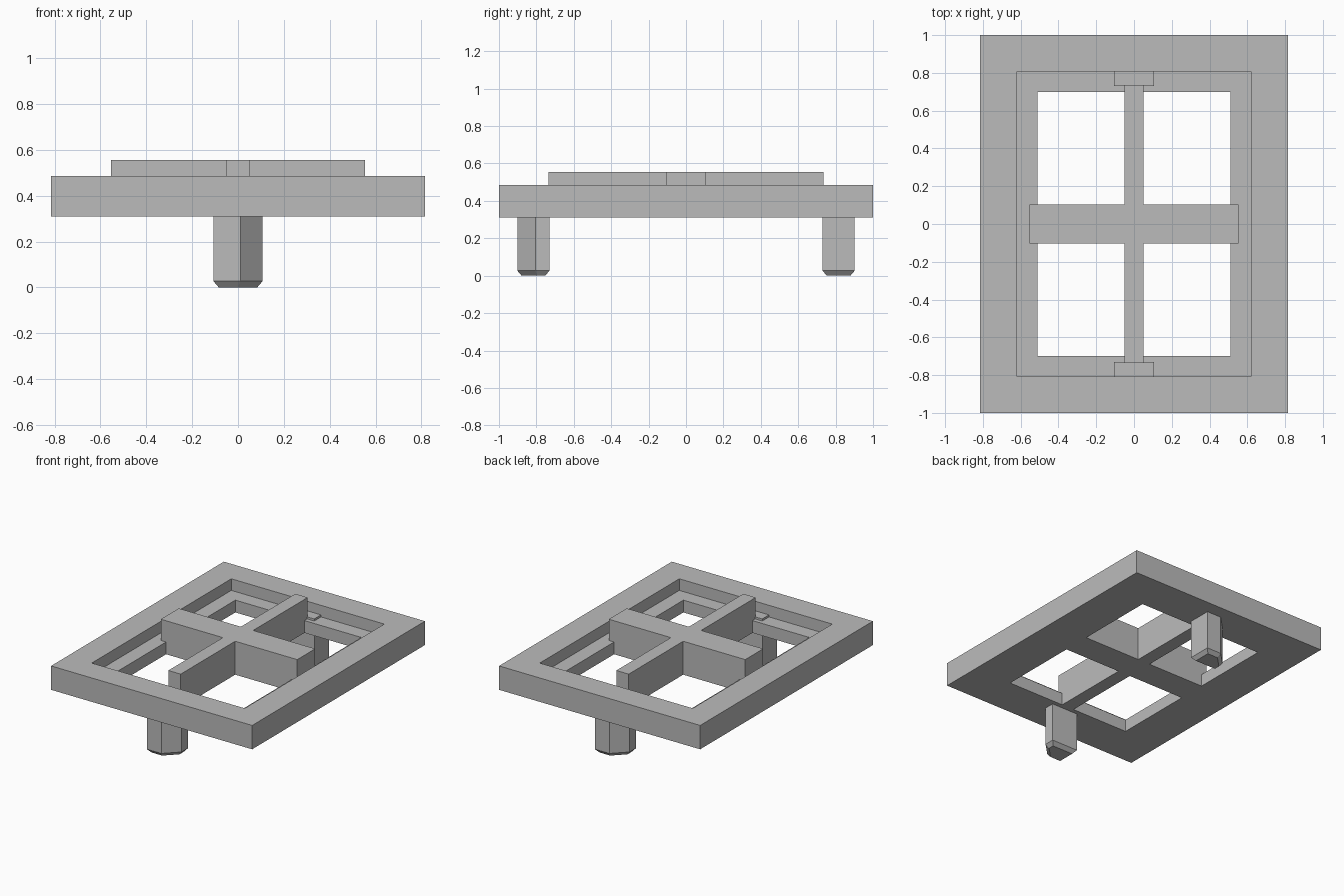
import bpy, bmesh
from mathutils import Vector

cube = bpy.data.objects.get("Cube")
if cube:
    bpy.data.objects.remove(cube, do_unlink=True)

grey = bpy.data.materials.new("plain grey")
grey.use_nodes = True
grey.diffuse_color = (0.5, 0.5, 0.5, 1)
grey.node_tree.nodes["Principled BSDF"].inputs["Base Color"].default_value = (0.5, 0.5, 0.5, 1)

BASE, LEDGE, RIM, CROSS_TOP = 0.31, 0.40, 0.485, 0.555


def rect(x, y):
    return [(-x, -y), (x, -y), (x, y), (-x, y)]


def loft(name, sections, closed=False):
    """Skin a stack of (outline, height) sections; cap the ends unless closed."""
    bm = bmesh.new()
    rings = [[bm.verts.new((x, y, z)) for x, y in outline] for outline, z in sections]
    pairs = list(zip(rings, rings[1:]))
    if closed:
        pairs.append((rings[-1], rings[0]))
    else:
        bm.faces.new(rings[0])
        bm.faces.new(rings[-1])
    for a, b in pairs:
        for i in range(len(a)):
            j = (i + 1) % len(a)
            bm.faces.new((a[i], a[j], b[j], b[i]))
    bmesh.ops.recalc_face_normals(bm, faces=bm.faces)
    mesh = bpy.data.meshes.new(name)
    bm.to_mesh(mesh)
    bm.free()
    mesh.materials.append(grey)
    obj = bpy.data.objects.new(name, mesh)
    bpy.context.collection.objects.link(obj)
    return obj


def inset(outline, d):
    """Move every side of a counter-clockwise outline inwards by d."""
    result = []
    for i, point in enumerate(outline):
        p = Vector(point)
        e1 = (p - Vector(outline[i - 1])).normalized()
        e2 = (Vector(outline[(i + 1) % len(outline)]) - p).normalized()
        n1, n2 = Vector((-e1.y, e1.x)), Vector((-e2.y, e2.x))
        result.append(tuple(p + (n1 + n2) * d / (1 + n1.dot(n2))))
    return result


# Outer frame with a stepped ledge round its opening
outer, recess, opening = rect(0.815, 1.0), rect(0.62, 0.808), rect(0.51, 0.698)
loft("frame", [(outer, BASE), (outer, RIM), (recess, RIM), (recess, LEDGE),
               (opening, LEDGE), (opening, BASE)], closed=True)

# Raised cross: a wide bar across and a thin bar front to back
ax, ay, bx, by = 0.553, 0.104, 0.05, 0.735
cross = [(-bx, -by), (bx, -by), (bx, -ay), (ax, -ay), (ax, ay), (bx, ay),
         (bx, by), (-bx, by), (-bx, ay), (-ax, ay), (-ax, -ay), (-bx, -ay)]
loft("cross", [(cross, BASE), (cross, CROSS_TOP)])

# Legs: one cut corner, bevelled foot, top just showing above the ledge
leg = [(-0.107, -0.902), (0.01, -0.902), (0.107, -0.805), (0.107, -0.73), (-0.107, -0.73)]
for name, side in (("front_leg", 1), ("back_leg", -1)):
    outline = [(x * side, y * side) for x, y in leg]
    loft(name, [(inset(outline, 0.023), 0), (outline, 0.027), (outline, LEDGE + 0.015)])
